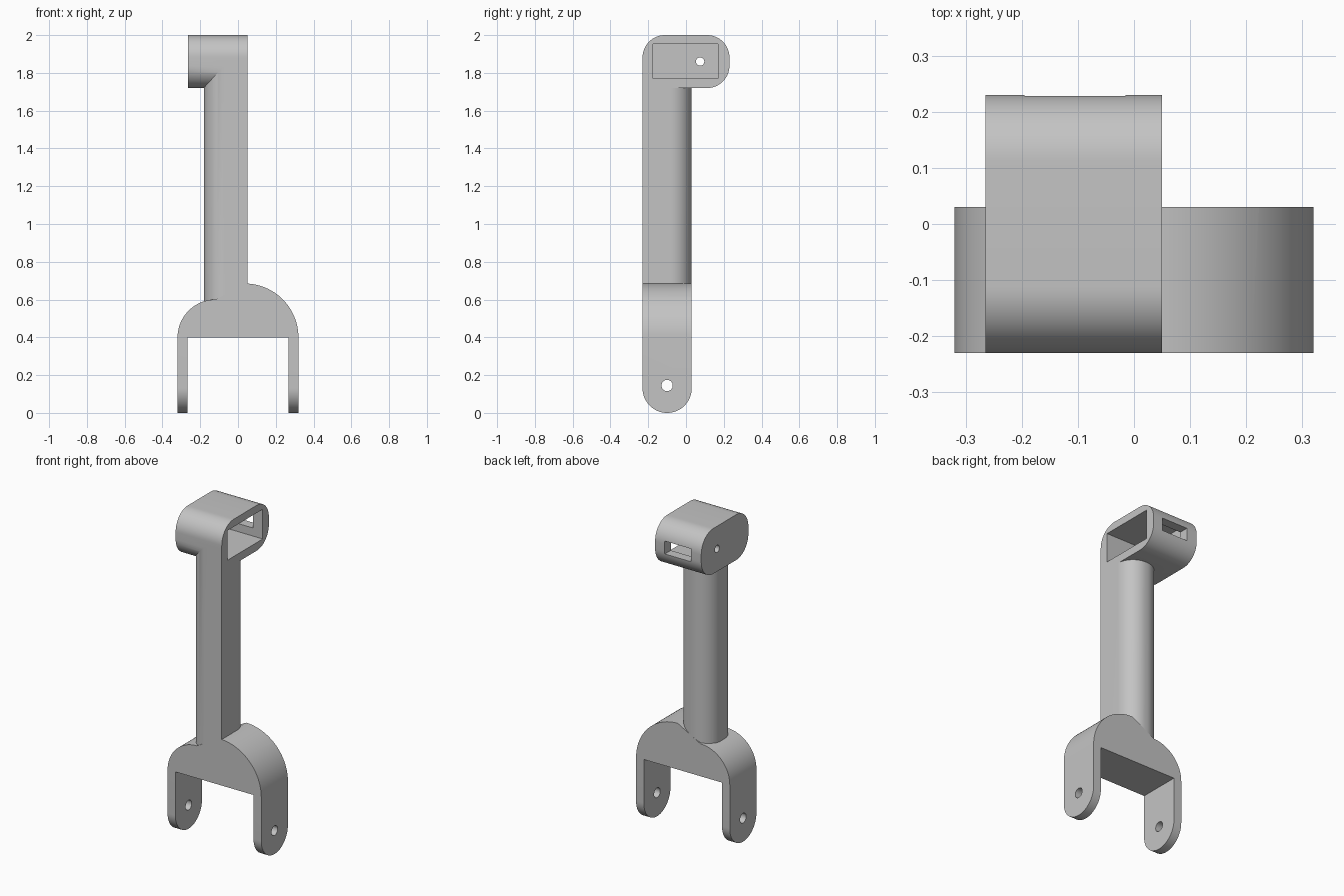
import bpy, bmesh
from math import sin, cos, radians

cube = bpy.data.objects.get("Cube")
if cube:
    bpy.data.objects.remove(cube, do_unlink=True)

grey = bpy.data.materials.new("plain grey")
grey.use_nodes = True
grey.diffuse_color = (0.55, 0.55, 0.55, 1)
grey.node_tree.nodes["Principled BSDF"].inputs["Base Color"].default_value = (0.55, 0.55, 0.55, 1)


def arc(u, v, r, start, end, steps=16):
    angles = [radians(start + (end - start) * i / steps) for i in range(steps + 1)]
    return [(u + r * cos(a), v + r * sin(a)) for a in angles]


def rounded(u0, u1, v0, v1, radii):
    """Rectangle; corner radii run from lower left, counter-clockwise."""
    pts = []
    corners = [(u0, v0, 1, 1), (u1, v0, -1, 1), (u1, v1, -1, -1), (u0, v1, 1, -1)]
    for i, ((u, v, su, sv), r) in enumerate(zip(corners, radii)):
        pts += arc(u + su * r, v + sv * r, r, 180 + 90 * i, 270 + 90 * i) if r else [(u, v)]
    return pts


def prism(name, pts, axis, lo, hi):
    """Extrude a 2D outline along one axis."""
    place = {"x": lambda u, v, w: (w, u, v),
             "y": lambda u, v, w: (u, w, v),
             "z": lambda u, v, w: (u, v, w)}[axis]
    bm = bmesh.new()
    ends = [[bm.verts.new(place(u, v, w)) for u, v in pts] for w in (lo, hi)]
    for ring in ends:
        bm.faces.new(ring)
    for i in range(len(pts)):
        j = (i + 1) % len(pts)
        bm.faces.new((ends[0][i], ends[0][j], ends[1][j], ends[1][i]))
    bmesh.ops.recalc_face_normals(bm, faces=bm.faces)
    mesh = bpy.data.meshes.new(name)
    bm.to_mesh(mesh)
    bm.free()
    mesh.materials.append(grey)
    ob = bpy.data.objects.new(name, mesh)
    bpy.context.collection.objects.link(ob)
    return ob


def combine(body, tool, operation):
    bpy.context.view_layer.objects.active = body
    mod = body.modifiers.new(operation.lower(), "BOOLEAN")
    mod.operation, mod.object, mod.solver = operation, tool, "EXACT"
    bpy.ops.object.modifier_apply(modifier=mod.name)
    bpy.data.objects.remove(tool, do_unlink=True)


FRONT, BACK = -0.23, 0.03

# Fork: uneven shoulders over two legs
outline = arc(0.035, 0.4, 0.285, 0, 90, 24) + arc(-0.12, 0.4, 0.2, 90, 180, 20)
outline += [(-0.32, 0), (-0.267, 0), (-0.267, 0.4), (0.267, 0.4), (0.267, 0), (0.32, 0)]
body = prism("forked_arm", outline, "y", FRONT, BACK)

# Rounded leg ends and the pivot holes
leg_side = rounded(FRONT, BACK, 0, 0.8, (0.1299, 0.1299, 0, 0))
combine(body, prism("leg_rounding", leg_side, "x", -0.5, 0.5), "INTERSECT")
combine(body, prism("pivot_hole", arc(-0.1, 0.145, 0.03, 0, 345, 23), "x", -0.5, 0.5), "DIFFERENCE")

# Column: only the left front edge stays sharp
section = rounded(-0.18, 0.05, FRONT, BACK, (0.11, 0, 0.11, 0.11))
combine(body, prism("column", section, "z", 0.5, 1.86), "UNION")

# Head: rounded block
block = rounded(FRONT, 0.23, 1.72, 2, [0.118] * 4)
combine(body, prism("head", block, "x", -0.265, 0.05), "UNION")

# Pocket, back slot and small screw hole in the head
pocket = rounded(-0.175, 0.17, 1.77, 1.953, [0] * 4)
combine(body, prism("pocket", pocket, "x", -0.225, 0.1), "DIFFERENCE")
slot = rounded(-0.195, -0.015, 1.82, 1.9, [0] * 4)
combine(body, prism("back_slot", slot, "y", 0.1, 0.3), "DIFFERENCE")
combine(body, prism("screw_hole", arc(0.075, 1.86, 0.022, 0, 345, 23), "x", -0.4, -0.15), "DIFFERENCE")

for ob in bpy.context.selected_objects:
    ob.select_set(False)
body.select_set(True)
bpy.context.view_layer.objects.active = body
bpy.ops.object.shade_smooth_by_angle(angle=radians(25))
